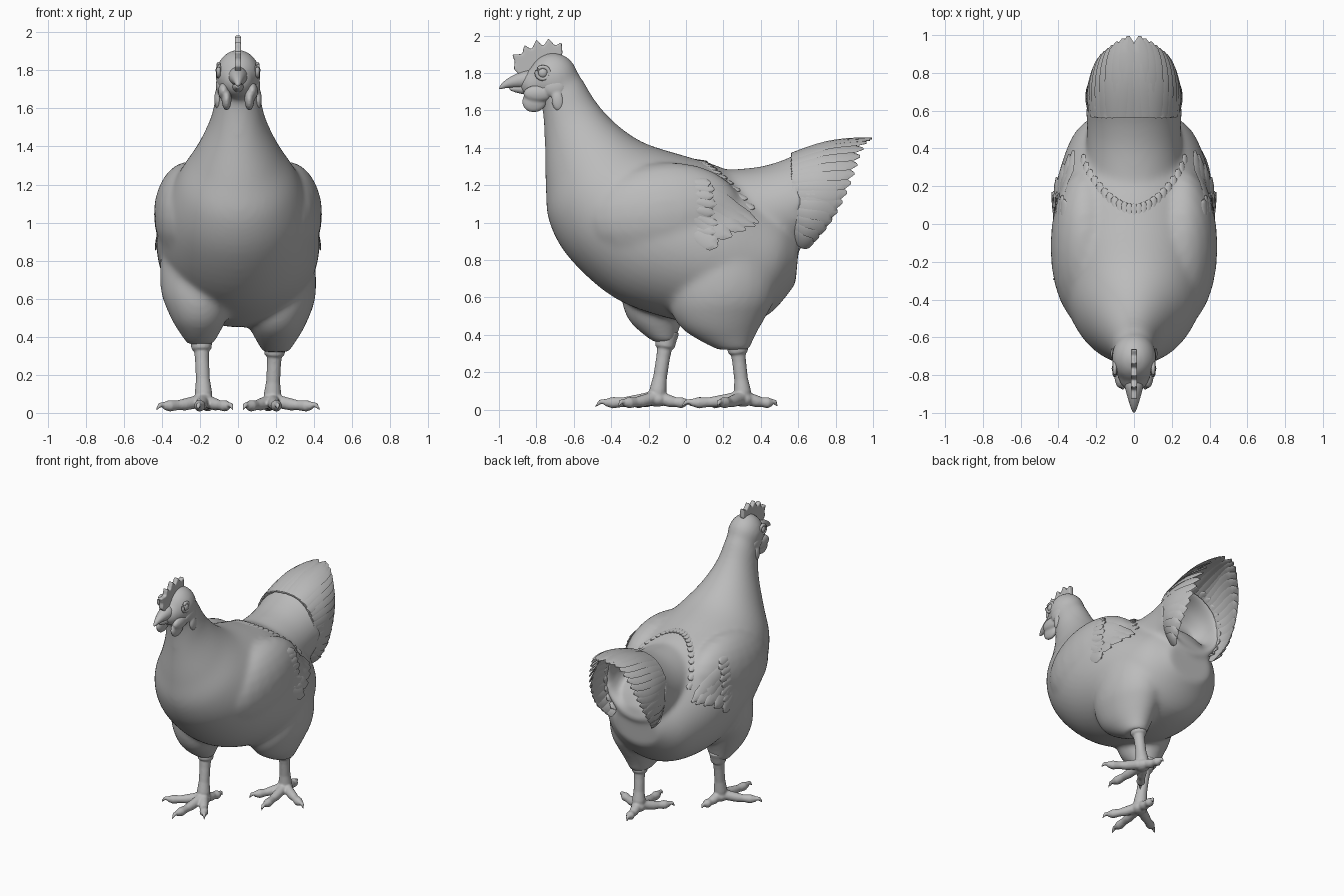
import bpy, bmesh, math
from mathutils import Vector, Matrix
from mathutils.bvhtree import BVHTree

cube = bpy.data.objects.get("Cube")
if cube:
    bpy.data.objects.remove(cube)

grey = bpy.data.materials.new("plain grey")
grey.use_nodes = True
grey.diffuse_color = (0.5, 0.5, 0.5, 1)
grey.node_tree.nodes["Principled BSDF"].inputs["Base Color"].default_value = (0.5, 0.5, 0.5, 1)


def loft(bm, rings, n=24):
    """Skin closed elliptical rings given as (centre, half axis u, half axis v)."""
    loops = []
    for c, u, v in rings:
        angles = [2 * math.pi * i / n for i in range(n)]
        loops.append([bm.verts.new(Vector(c) + u * math.cos(a) + v * math.sin(a)) for a in angles])
    for a, b in zip(loops, loops[1:]):
        for i in range(n):
            j = (i + 1) % n
            bm.faces.new((a[i], a[j], b[j], b[i]))
    bm.faces.new(loops[0][::-1])
    bm.faces.new(loops[-1])


def spline(rows, steps=5):
    """Smoothly interpolated rows of numbers (Catmull-Rom)."""
    rows, out = [Vector(r) for r in rows], []
    for i in range(len(rows) - 1):
        b, c = rows[i], rows[i + 1]
        a, d = rows[max(i - 1, 0)], rows[min(i + 2, len(rows) - 1)]
        for k in range(steps):
            t = k / steps
            out.append(b + (c - a) * (t / 2) + (a * 2 - b * 5 + c * 4 - d) * (t * t / 2)
                       + ((b - c) * 3 + d - a) * (t ** 3 / 2))
    return out + [rows[-1]]


def side_loft(bm, stations):
    """Rings spanning from a back point (y, z) to a front point (y, z) with a half width."""
    rings = []
    for ty, tz, by, bz, w in spline(stations):
        top, low = Vector((0, ty, tz)), Vector((0, by, bz))
        rings.append(((top + low) / 2, Vector((w, 0, 0)), (top - low) / 2))
    loft(bm, rings, 48)


def ball(bm, centre, radii, tilt=0.0, seg=24):
    m = Matrix.Translation(centre) @ Matrix.Rotation(tilt, 4, 'X') @ Matrix.Diagonal((*radii, 1))
    bmesh.ops.create_uvsphere(bm, u_segments=seg, v_segments=seg // 2, radius=1, matrix=m)


def tube(bm, points, radii, n=12):
    pts = [Vector(p) for p in points]
    rings = []
    for i, p in enumerate(pts):
        d = (pts[min(i + 1, len(pts) - 1)] - pts[max(i - 1, 0)]).normalized()
        ref = Vector((0, 0, 1)) if abs(d.z) < 0.8 else Vector((0, 1, 0))
        u = d.cross(ref).normalized()
        rings.append((p, u * radii[i], d.cross(u) * radii[i]))
    loft(bm, rings, n)


def finish(name, bm, voxel=0, smooth=0, subsurf=0):
    bmesh.ops.recalc_face_normals(bm, faces=bm.faces)
    mesh = bpy.data.meshes.new(name)
    bm.to_mesh(mesh)
    bm.free()
    obj = bpy.data.objects.new(name, mesh)
    bpy.context.collection.objects.link(obj)
    mesh.materials.append(grey)
    if voxel:
        r = obj.modifiers.new("Fuse", 'REMESH')
        r.mode, r.voxel_size, r.use_smooth_shade = 'VOXEL', voxel, True
    if smooth:
        s = obj.modifiers.new("Soften", 'SMOOTH')
        s.factor, s.iterations = 0.5, smooth
    if subsurf:
        s = obj.modifiers.new("Round", 'SUBSURF')
        s.levels = s.render_levels = subsurf
    bpy.ops.object.select_all(action='DESELECT')
    obj.select_set(True)
    bpy.context.view_layer.objects.active = obj
    bpy.ops.object.shade_smooth_by_angle(angle=math.radians(50))
    return obj


# Body: neck, breast, rump, saddle, wings and thighs fused into one skin
LEGS = [(1, 0.0, 0.0, 1.0), (-1, -0.37, 0.04, 0.68)]  # side, stride offset, lift, thigh depth
bm = bmesh.new()
side_loft(bm, [
    (-.63, 1.85, -.79, 1.70, .10), (-.56, 1.775, -.765, 1.58, .115),
    (-.48, 1.645, -.755, 1.42, .145), (-.37, 1.525, -.75, 1.2, .22),
    (-.22, 1.425, -.73, 1.0, .315), (0, 1.355, -.615, .80, .39),
    (.15, 1.31, -.37, .59, .425), (.30, 1.24, -.06, .48, .425),
    (.42, 1.15, .20, .45, .385), (.54, 1.06, .43, .50, .31), (.61, .95, .585, .67, .18)])
side_loft(bm, [
    (.05, 1.28, .30, .75, .27), (.25, 1.285, .45, .80, .255), (.40, 1.30, .53, .82, .25),
    (.52, 1.335, .59, .85, .25), (.61, 1.375, .62, .87, .255), (.59, 1.345, .60, .92, .225),
    (.50, 1.30, .52, .95, .205), (.42, 1.22, .44, 1.0, .16)])
ball(bm, (0, -.71, 1.77), (.12, .135, .14))
ball(bm, (0, -.78, 1.74), (.09, .115, .09))
for side, dy, dz, depth in LEGS:
    ball(bm, (side * .255, -.12, 1.045), (.188, .42, .275), .1)
    thigh = [(.92, .18, .15, .20), (.80, .20, .18, .26), (.68, .20, .195, .285), (.58, .19, .19, .28),
             (.50, .18, .165, .25), (.43, .185, .135, .205), (.37, .215, .10, .145), (.32, .255, .07, .085)]
    loft(bm, [((side * (.20 + .05 * (z - .35)), .26 + (y - .26) * depth + dy, z + dz),
               Vector((rx, 0, 0)), Vector((0, ry * depth, 0))) for z, y, rx, ry in spline(thigh)])
body = finish("body", bm, voxel=0.014, smooth=22)
skin = BVHTree.FromObject(body, bpy.context.evaluated_depsgraph_get())


def feather(bm, path, normals, width):
    """A thin rounded blade that follows the path."""
    rings, last = [], len(path) - 1
    for i, (p, nrm) in enumerate(zip(path, normals)):
        t = i / last
        d = (path[min(i + 1, last)] - path[max(i - 1, 0)]).normalized()
        w = width * (0.75 + 0.4 * t) * math.sqrt(max(1 - t ** 5, 0.015))
        rings.append((p, d.cross(nrm).normalized() * w, nrm * 0.006))
    loft(bm, rings, 8)


def skin_feather(bm, a, b, width, lift=0.006):
    """A feather lying against the body skin, sunk at its root."""
    path, normals = [], []
    for i in range(7):
        t = i / 6
        hit, nrm, _, _ = skin.find_nearest(Vector(a).lerp(Vector(b), t))
        path.append(hit + nrm * (lift * t - .006 * (1 - t)))
        normals.append(nrm)
    feather(bm, path, normals, width)


# Wing feathers: flight blades behind a ragged row of coverts
bm = bmesh.new()
for s in (1, -1):
    for z0, y1, z1 in [(1.22, .42, 1.03), (1.16, .39, 1.0), (1.09, .33, .97), (1.02, .25, .93), (.95, .17, .87)]:
        skin_feather(bm, (s * .46, .05, z0), (s * (.5 - .3 * y1), y1, z1), .046, .012)
    for i in range(8):
        z = 1.27 - i * .05
        skin_feather(bm, (s * .45, .06, z), (s * .43, .16 + .015 * (i % 2), z - .02), .028, .008)
finish("wing_feathers", bm)

# Cape feathers: scalloped edge where the back overlaps the saddle
bm = bmesh.new()
for i in range(-11, 12):
    f = i / 11
    x, y, z = .29 * f, .11 + .27 * f * f, 1.33 - .24 * f * f
    skin_feather(bm, (x * .95, y - .06, z + .02), (x, y, z), .021, .003)
finish("cape_feathers", bm)

# Tail: an arched fan of overlapping blades, open underneath
tips = [(.03, .995, 1.44), (.085, .965, 1.42), (.13, .93, 1.35), (.165, .90, 1.26), (.19, .86, 1.16),
        (.205, .81, 1.06), (.21, .75, .97), (.19, .68, .89)]
bm = bmesh.new()
cover = bmesh.new()


def arch(s, a, size):
    """Point on the tail root and its outward direction."""
    point = Vector((s * (size - .01) * abs(math.sin(a)) ** .75, .565, 1.12 + size * math.cos(a)))
    return point, Vector((s * math.sin(a), 0, math.cos(a)))


for s in (1, -1):
    for i, tip in enumerate(spline(tips, 2)):
        base, nrm = arch(s, math.radians(3 + 9.5 * i), .24)
        tip = Vector((s * tip.x, tip.y, tip.z))
        path = [base.lerp(tip, t / 9) + nrm * (.026 * math.sin(math.pi * t / 9) + .0006 * (15 - i))
                for t in range(10)]
        feather(bm, path, [nrm] * 10, .052)
    # short coverts over the tail root
    for i in range(10):
        root, out = arch(s, math.radians(3 + 15 * i), .248)
        path = [root + Vector((0, .018 * t, .006 * t * out.z)) for t in range(5)]
        feather(cover, path, [out] * 5, .034)
finish("tail_feathers", bm)
finish("tail_coverts", cover)

# Beak: hooked upper part and shorter lower part
bm = bmesh.new()
tube(bm, [(0, -.80, 1.765), (0, -.87, 1.765), (0, -.93, 1.752), (0, -.975, 1.735), (0, -1, 1.715)],
     [.066, .05, .032, .018, .005])
tube(bm, [(0, -.80, 1.72), (0, -.88, 1.715), (0, -.95, 1.715)], [.05, .03, .008])
finish("beak", bm, subsurf=1)

# Comb: serrated upright blade
outline = [(-.70, 1.86), (-.66, 1.90), (-.665, 1.965), (-.70, 1.945), (-.735, 1.985), (-.765, 1.94),
           (-.80, 1.98), (-.825, 1.925), (-.865, 1.95), (-.875, 1.90), (-.93, 1.90), (-.915, 1.86),
           (-.92, 1.82), (-.88, 1.78), (-.80, 1.82)]
bm = bmesh.new()
face = bm.faces.new([bm.verts.new((-.017, y, z)) for y, z in outline])
ext = bmesh.ops.extrude_face_region(bm, geom=[face])
bmesh.ops.translate(bm, vec=(.034, 0, 0), verts=[v for v in ext["geom"] if isinstance(v, bmesh.types.BMVert)])
bmesh.ops.triangulate(bm, faces=[f for f in bm.faces if len(f.verts) > 4])
finish("comb", bm, voxel=0.007, smooth=3)

# Face: wattles, ear lobes and ringed eyes
wattles, eyes = bmesh.new(), bmesh.new()
for s in (1, -1):
    ball(wattles, (s * .06, -.81, 1.65), (.026, .068, .06), .3)
    ball(wattles, (s * .075, -.79, 1.69), (.03, .08, .045))
    ball(wattles, (s * .105, -.685, 1.65), (.02, .034, .055), .1)
    ball(wattles, (s * .095, -.70, 1.72), (.022, .06, .05))
    ball(eyes, (s * .098, -.765, 1.80), (.02, .027, .027), seg=16)
    ring = [Vector((s * .102, -.765 + .034 * math.cos(a), 1.80 + .032 * math.sin(a)))
            for a in [math.pi * k / 8 for k in range(17)]]
    tube(eyes, ring, [.011] * 17, 8)
finish("wattles", wattles, voxel=0.007, smooth=4)
finish("eyes", eyes)

# Shanks and feet: feathered cuff, three front toes and one hind toe, each with a claw
toes = [(.03, -.33), (.25, -.14), (-.155, -.21), (-.03, .185)]
for side, dy, dz, depth in LEGS:
    label = "left" if side > 0 else "right"
    ankle = Vector((side * .18, .305 if side > 0 else -.155, .07))
    top = Vector((side * .195, .27 + dy, .38 + dz))
    bm = bmesh.new()
    tube(bm, [top.lerp(ankle, f) for f in (0, .12, .24, .27, .4, .7, .9)] + [ankle - Vector((0, 0, .04))],
         [.066, .058, .053, .04, .037, .037, .046, .043], 16)
    ball(bm, ankle - Vector((0, 0, .015)), (.052, .055, .04))
    for tx, ty in toes:
        d = Vector((side * tx, ty, 0))
        p = [ankle + d * f + Vector((0, 0, h)) for f, h in
             [(0, 0), (.2, -.015), (.4, -.026), (.55, -.03), (.72, -.033), (.84, -.032)]]
        tube(bm, p, [.039, .034, .032, .026, .031, .019])
        tube(bm, [ankle + d * f + Vector((0, 0, h)) for f, h in [(.8, -.028), (.92, -.028), (1, -.055)]],
             [.017, .014, .004], 8)
    finish(label + "_leg", bm, voxel=0.007, smooth=3)
